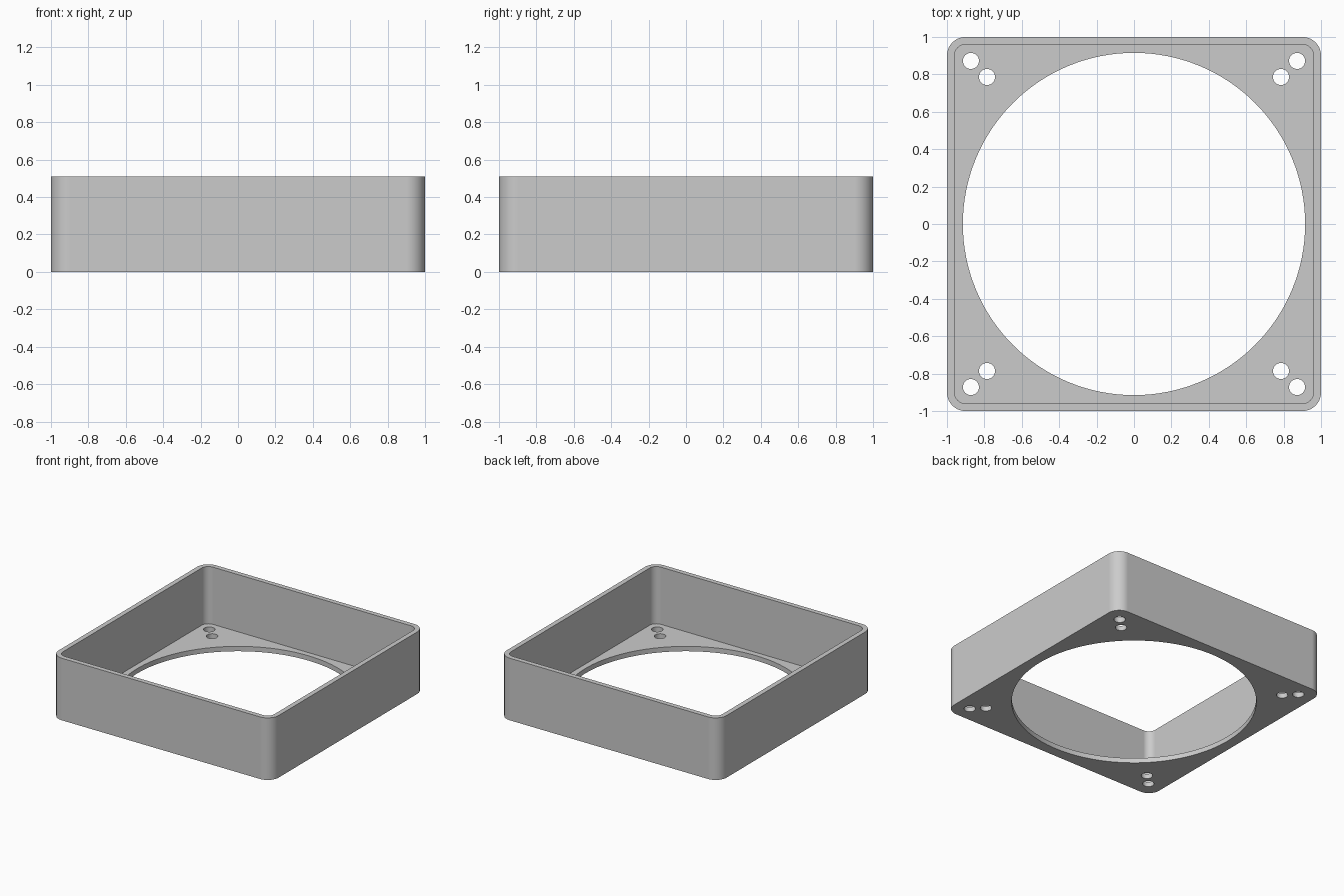
import bpy, bmesh, math

cube = bpy.data.objects.get("Cube")
if cube:
    bpy.data.objects.remove(cube, do_unlink=True)

HEIGHT, WALL, FLOOR = 0.51, 0.04, 0.04
CORNER = 0.1

grey = bpy.data.materials.new("plain grey")
grey.use_nodes = True
colour = (0.6, 0.6, 0.6, 1)
grey.diffuse_color = colour
grey.node_tree.nodes["Principled BSDF"].inputs["Base Color"].default_value = colour


def rounded_square(half, radius, steps=16):
    """Outline of a square with rounded corners."""
    points = []
    for corner in range(4):
        start = corner * math.pi / 2
        cx = math.copysign(half - radius, math.cos(start + math.pi / 4))
        cy = math.copysign(half - radius, math.sin(start + math.pi / 4))
        for i in range(steps + 1):
            a = start + i / steps * math.pi / 2
            points.append((cx + radius * math.cos(a), cy + radius * math.sin(a)))
    return points


def circle(x, y, radius, steps):
    turns = [2 * math.pi * i / steps for i in range(steps)]
    return [(x + radius * math.cos(a), y + radius * math.sin(a)) for a in turns]


def prisms(name, outlines, bottom, top):
    """One object holding an upright prism for each outline."""
    bm = bmesh.new()
    for outline in outlines:
        low = [bm.verts.new((x, y, bottom)) for x, y in outline]
        high = [bm.verts.new((x, y, top)) for x, y in outline]
        bm.faces.new(low[::-1])
        bm.faces.new(high)
        for i in range(len(low)):
            j = (i + 1) % len(low)
            bm.faces.new((low[i], low[j], high[j], high[i]))
    mesh = bpy.data.meshes.new(name)
    bm.to_mesh(mesh)
    bm.free()
    mesh.materials.append(grey)
    obj = bpy.data.objects.new(name, mesh)
    bpy.context.collection.objects.link(obj)
    return obj


# Square housing, its hollow, and the openings through the floor
housing = prisms("fan_housing", [rounded_square(1, CORNER)], 0, HEIGHT)
hollow = prisms("hollow_cutter", [rounded_square(1 - WALL, CORNER - WALL)], FLOOR, HEIGHT + 0.2)
openings = [circle(0, 0, 0.915, 128)]
for sx in (-1, 1):
    for sy in (-1, 1):
        for offset in (0.872, 0.786):
            openings.append(circle(sx * offset, sy * offset, 0.043, 32))
holes = prisms("floor_hole_cutter", openings, -0.1, FLOOR + 0.1)

# Cut the housing, then discard the cutters
bpy.context.view_layer.objects.active = housing
housing.select_set(True)
for cutter in (hollow, holes):
    mod = housing.modifiers.new(cutter.name, "BOOLEAN")
    mod.operation = "DIFFERENCE"
    mod.solver = "EXACT"
    mod.object = cutter
    bpy.ops.object.modifier_apply(modifier=mod.name)
    bpy.data.objects.remove(cutter, do_unlink=True)

# Smooth the rounded corners and bores, keep the rims crisp
bpy.ops.object.shade_smooth_by_angle(angle=math.radians(30))
weighted = housing.modifiers.new("flat_walls", "WEIGHTED_NORMAL")
weighted.keep_sharp = True
